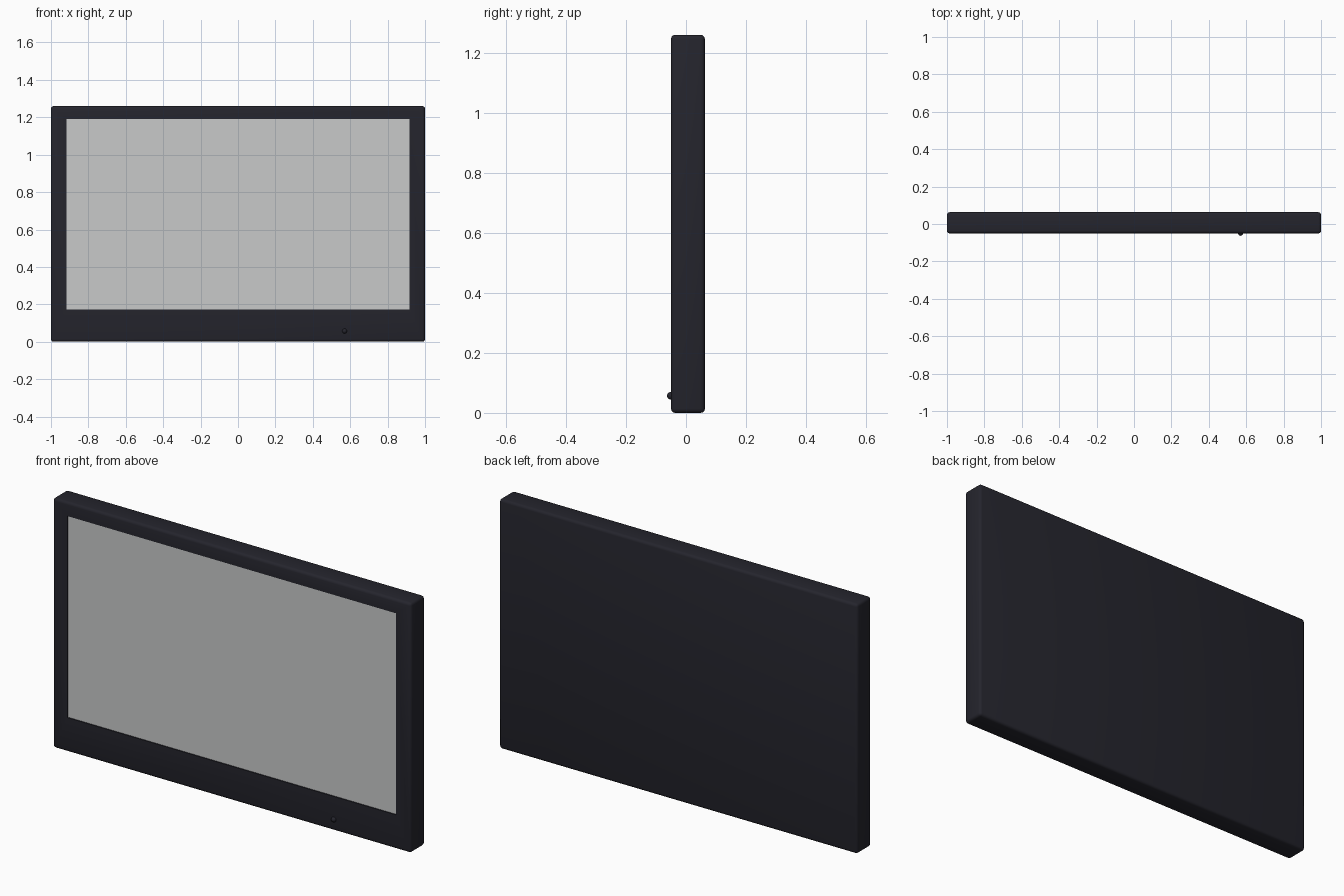
import bpy, bmesh
from mathutils import Matrix

if "Cube" in bpy.data.objects:
    bpy.data.objects.remove(bpy.data.objects["Cube"])


def material(name, rgb):
    m = bpy.data.materials.new(name)
    m.diffuse_color = (*rgb, 1)
    m.use_nodes = True
    m.node_tree.nodes["Principled BSDF"].inputs["Base Color"].default_value = m.diffuse_color
    return m


casing = material("dark_casing", (0.018, 0.018, 0.026))
glass = material("grey_screen", (0.58, 0.59, 0.585))


def finish(bm, name, mats):
    me = bpy.data.meshes.new(name)
    bmesh.ops.recalc_face_normals(bm, faces=bm.faces)
    bm.to_mesh(me)
    bm.free()
    ob = bpy.data.objects.new(name, me)
    bpy.context.collection.objects.link(ob)
    for m in mats:
        me.materials.append(m)
    bpy.ops.object.select_all(action='DESELECT')
    ob.select_set(True)
    bpy.context.view_layer.objects.active = ob
    bpy.ops.object.shade_smooth_by_angle(angle=0.6)
    return ob


# Casing: bevelled slab with a shallow screen recess
Y0, Y1, H = -0.05, 0.063, 1.26
bm = bmesh.new()
bmesh.ops.create_cube(bm, size=1)
bmesh.ops.scale(bm, vec=(2, Y1 - Y0, H), verts=bm.verts)
bmesh.ops.translate(bm, vec=(0, (Y0 + Y1) / 2, H / 2), verts=bm.verts)
bmesh.ops.bevel(bm, geom=bm.edges[:], offset=0.014, segments=3, profile=0.5, affect='EDGES')
bm.normal_update()
front = max((f for f in bm.faces if f.normal.y < -0.99), key=lambda f: f.calc_area())
bmesh.ops.inset_region(bm, faces=[front], thickness=0.05)
for v in front.verts:
    v.co.x = 0.917 if v.co.x > 0 else -0.917
    v.co.z = 1.19 if v.co.z > H / 2 else 0.173
bmesh.ops.inset_region(bm, faces=[front], thickness=0.0005, depth=0)
for v in front.verts:
    v.co.y += 0.005
front.material_index = 1
finish(bm, "display_casing", [casing, glass])

# Power button on the lower bezel
bm = bmesh.new()
bmesh.ops.create_uvsphere(bm, u_segments=20, v_segments=12, radius=0.013,
                          matrix=Matrix.Translation((0.57, Y0, 0.057)))
finish(bm, "power_button", [casing])
